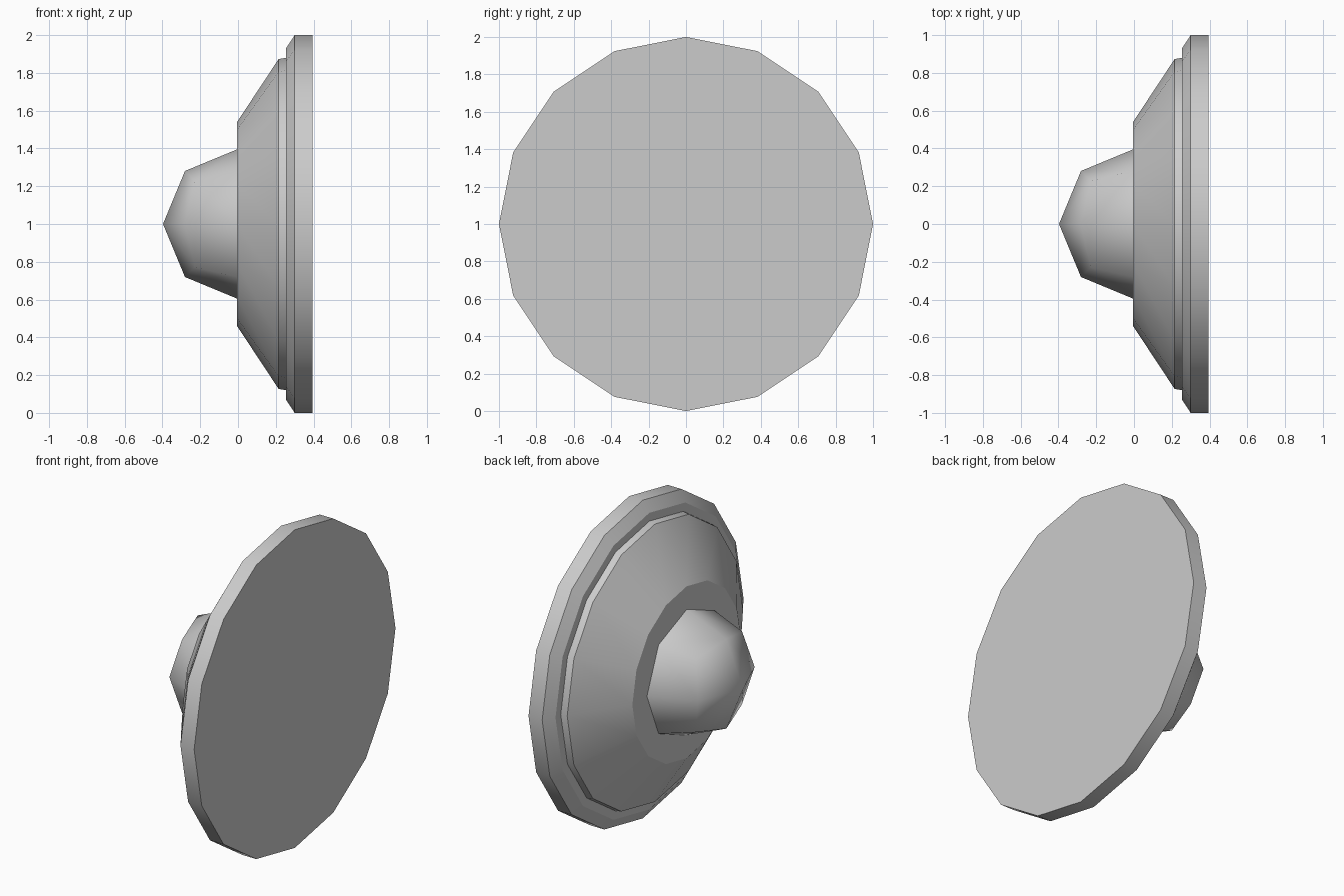
import bpy, bmesh, math
from mathutils import Vector

cube = bpy.data.objects.get("Cube")
if cube:
    bpy.data.objects.remove(cube, do_unlink=True)

SIDES = 16
CENTRE_Z = 1.0

grey = bpy.data.materials.new("light_grey")
grey.use_nodes = True
colour = (0.6, 0.6, 0.6, 1)
grey.diffuse_color = colour
grey.node_tree.nodes["Principled BSDF"].inputs["Base Color"].default_value = colour


def finish(name, bm, sharp_angle):
    bmesh.ops.recalc_face_normals(bm, faces=bm.faces)
    mesh = bpy.data.meshes.new(name)
    bm.to_mesh(mesh)
    bm.free()
    mesh.materials.append(grey)
    obj = bpy.data.objects.new(name, mesh)
    obj.location.z = CENTRE_Z
    bpy.context.collection.objects.link(obj)
    bpy.ops.object.select_all(action='DESELECT')
    obj.select_set(True)
    bpy.context.view_layer.objects.active = obj
    bpy.ops.object.shade_smooth_by_angle(angle=math.radians(sharp_angle))


def turned_part(name, profile):
    """Closed turned solid along x from (x, radius) points."""
    bm = bmesh.new()
    rings = []
    for x, r in profile:
        angles = [math.tau * i / SIDES for i in range(SIDES)]
        rings.append([bm.verts.new((x, r * math.cos(a), r * math.sin(a))) for a in angles])
    for a, b in zip(rings, rings[1:]):
        for i in range(SIDES):
            j = (i + 1) % SIDES
            bm.faces.new((a[i], a[j], b[j], b[i]))
    bm.faces.new(rings[0])
    bm.faces.new(rings[-1])
    finish(name, bm, 30)


# Sloped housing and stepped back flange in one turned body
turned_part("housing_and_flange", [
    (-0.005, 0.54), (0.215, 0.873), (0.255, 0.88),
    (0.255, 0.932), (0.30, 1.0), (0.395, 1.0),
])

# Rounded centre knob: subdivided cube pushed out to a sphere, front half only
bm = bmesh.new()
bmesh.ops.create_cube(bm, size=2)
bmesh.ops.subdivide_edges(bm, edges=bm.edges[:], cuts=1, use_grid_fill=True)
for v in bm.verts:
    v.co = Vector(v.co).normalized() * 0.397
bmesh.ops.delete(bm, geom=[v for v in bm.verts if v.co.x > 0.01], context='VERTS')
finish("centre_knob", bm, 80)
